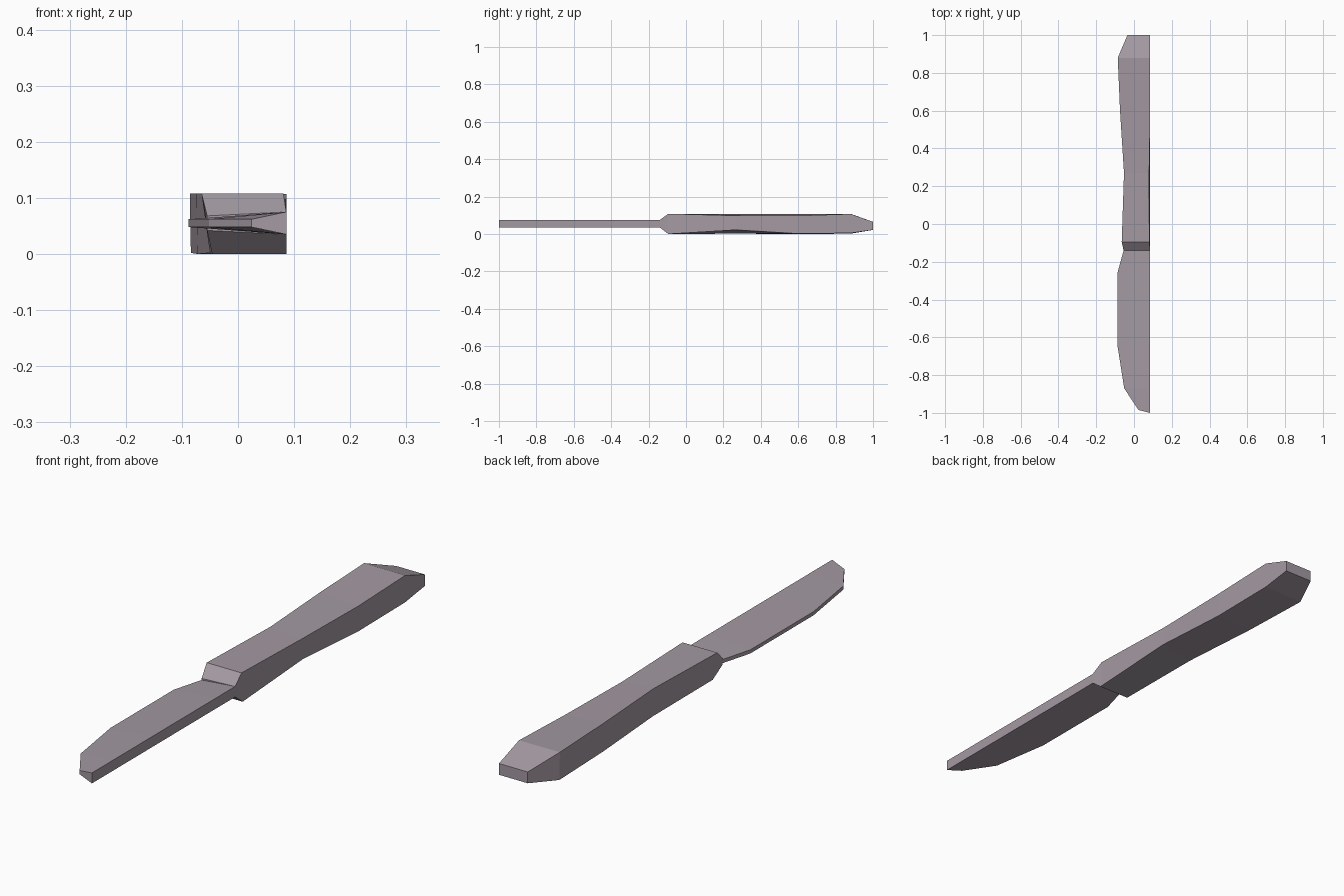
import bpy, bmesh

if "Cube" in bpy.data.objects:
    bpy.data.objects.remove(bpy.data.objects["Cube"])

steel = bpy.data.materials.new("mauve grey")
steel.diffuse_color = (0.37, 0.32, 0.36, 1)
steel.use_nodes = True
steel.node_tree.nodes["Principled BSDF"].inputs["Base Color"].default_value = steel.diffuse_color


def loft(name, sections):
    """Skin a row of four-cornered cross-sections and cap both ends."""
    bm = bmesh.new()
    rings = [[bm.verts.new(p) for p in s] for s in sections]
    for a, b in zip(rings, rings[1:]):
        for i in range(4):
            j = (i + 1) % 4
            bm.faces.new((a[i], a[j], b[j], b[i]))
    bm.faces.new(rings[0])
    bm.faces.new(rings[-1])
    bmesh.ops.recalc_face_normals(bm, faces=bm.faces)
    me = bpy.data.meshes.new(name)
    bm.to_mesh(me)
    bm.free()
    me.materials.append(steel)
    ob = bpy.data.objects.new(name, me)
    bpy.context.collection.objects.link(ob)
    return ob


SPINE = 0.086

# Blade: thick straight spine, thin curved cutting edge (edge x, edge y, spine y)
outline = [(0.024, -0.985, -1.0), (-0.052, -0.87, -0.87), (-0.088, -0.64, -0.64),
           (-0.088, -0.26, -0.26), (-0.055, -0.14, -0.14)]
loft("blade", [[(x, y, 0.048), (SPINE, ys, 0.035), (SPINE, ys, 0.075), (x, y, 0.062)]
               for x, y, ys in outline])

# Handle: y, then (x, z) of bottom left, bottom right, top right, top left
handle = [
    (-0.14, (-0.055, 0.042), (0.086, 0.035), (0.086, 0.075), (-0.055, 0.068)),
    (-0.095, (-0.046, 0.0), (0.086, 0.0), (0.081, 0.108), (-0.065, 0.108)),
    (0.27, (-0.050, 0.002), (0.084, 0.022), (0.080, 0.098), (-0.053, 0.108)),
    (0.60, (-0.072, 0.0), (0.086, 0.002), (0.086, 0.098), (-0.074, 0.108)),
    (0.88, (-0.084, 0.002), (0.086, 0.005), (0.086, 0.107), (-0.086, 0.108)),
    (1.0, (-0.035, 0.022), (0.086, 0.022), (0.086, 0.065), (-0.035, 0.065)),
]
loft("handle", [[(x, y, z) for x, z in corners] for y, *corners in handle])
